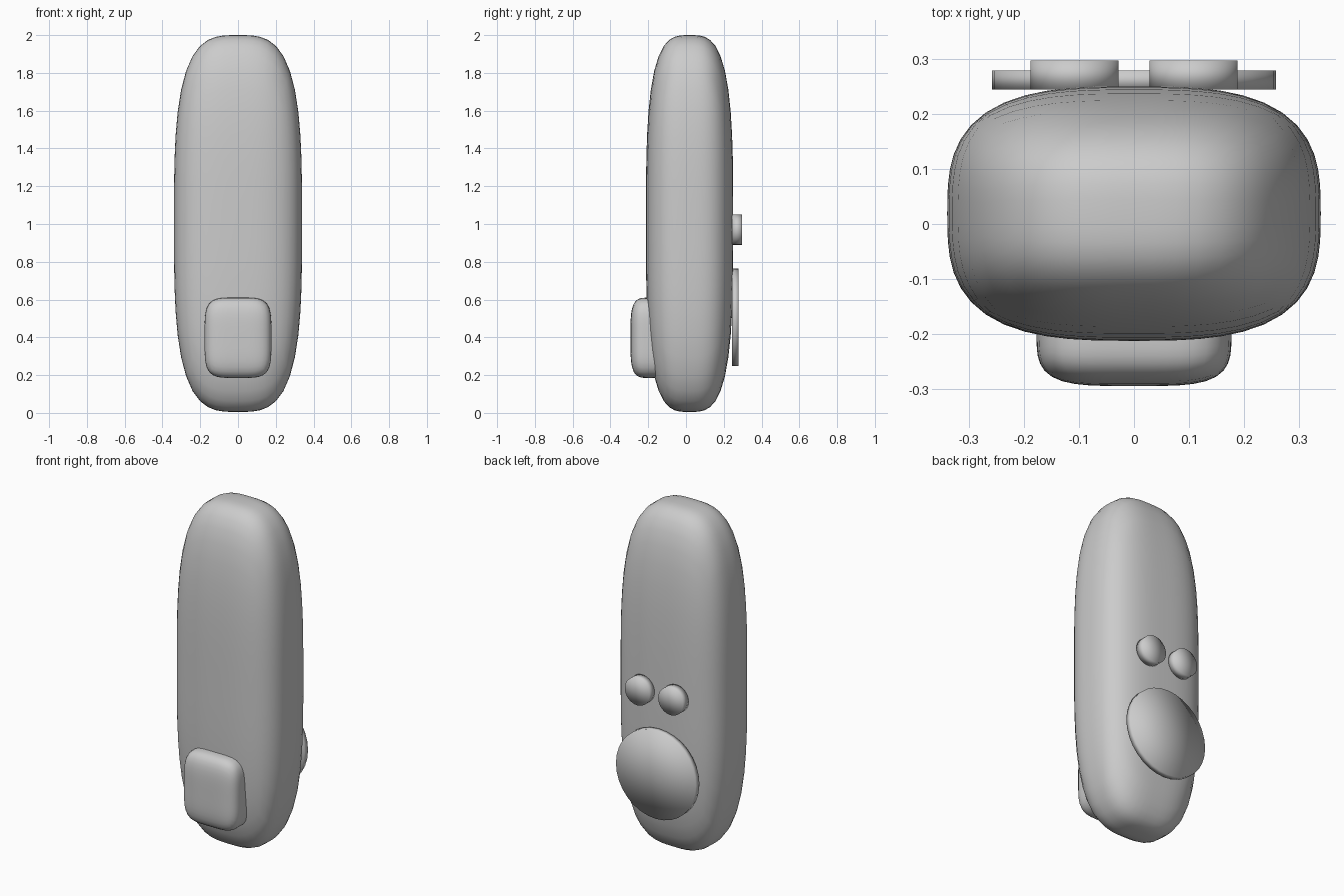
import bpy, bmesh
from math import radians, tan, pi
from mathutils import Matrix, Vector

if "Cube" in bpy.data.objects:
    bpy.data.objects.remove(bpy.data.objects["Cube"])


def finish(bm, name):
    mesh = bpy.data.meshes.new(name)
    bm.to_mesh(mesh)
    bm.free()
    for p in mesh.polygons:
        p.use_smooth = True
    obj = bpy.data.objects.new(name, mesh)
    bpy.context.collection.objects.link(obj)
    return obj


def pillow(name, lo, hi, n, m, axis, cuts=13):
    """Rounded box: a gridded cube pushed onto a superellipsoid.
    n = roundness across, m = roundness along the given axis."""
    lo, hi = Vector(lo), Vector(hi)
    centre, half = (lo + hi) / 2, (hi - lo) / 2
    bm = bmesh.new()
    bmesh.ops.create_cube(bm, size=2)
    bmesh.ops.subdivide_edges(bm, edges=bm.edges[:], cuts=cuts, use_grid_fill=True)
    others = [i for i in range(3) if i != axis]
    for v in bm.verts:
        p = Vector([tan(c * pi / 4) for c in v.co])
        across = sum(abs(p[i]) ** n for i in others) ** (m / n)
        p /= (across + abs(p[axis]) ** m) ** (1 / m)
        v.co = centre + Vector([p[i] * half[i] for i in range(3)])
    return finish(bm, name)


def disc(name, x, z, radius, y0, y1):
    """Short cylinder facing the back."""
    bm = bmesh.new()
    place = Matrix.Translation((x, (y0 + y1) / 2, z)) @ Matrix.Rotation(radians(90), 4, 'X')
    bmesh.ops.create_cone(bm, cap_ends=True, cap_tris=True, segments=32,
                          radius1=radius, radius2=radius, depth=y1 - y0, matrix=place)
    return finish(bm, name)


# Tall rounded body
pillow("body", (-0.339, -0.212, 0.005), (0.339, 0.25, 2.0), 3.0, 3.3, 2)

# Raised pad low on the front
pillow("front_pad", (-0.177, -0.294, 0.185), (0.177, -0.086, 0.61), 4.5, 4.0, 1)

# Large dial and two buttons on the back
disc("back_dial", 0, 0.506, 0.258, 0.244, 0.279)
for side, label in ((-1, "left"), (1, "right")):
    disc(f"back_button_{label}", side * 0.108, 0.97, 0.08, 0.244, 0.297)
